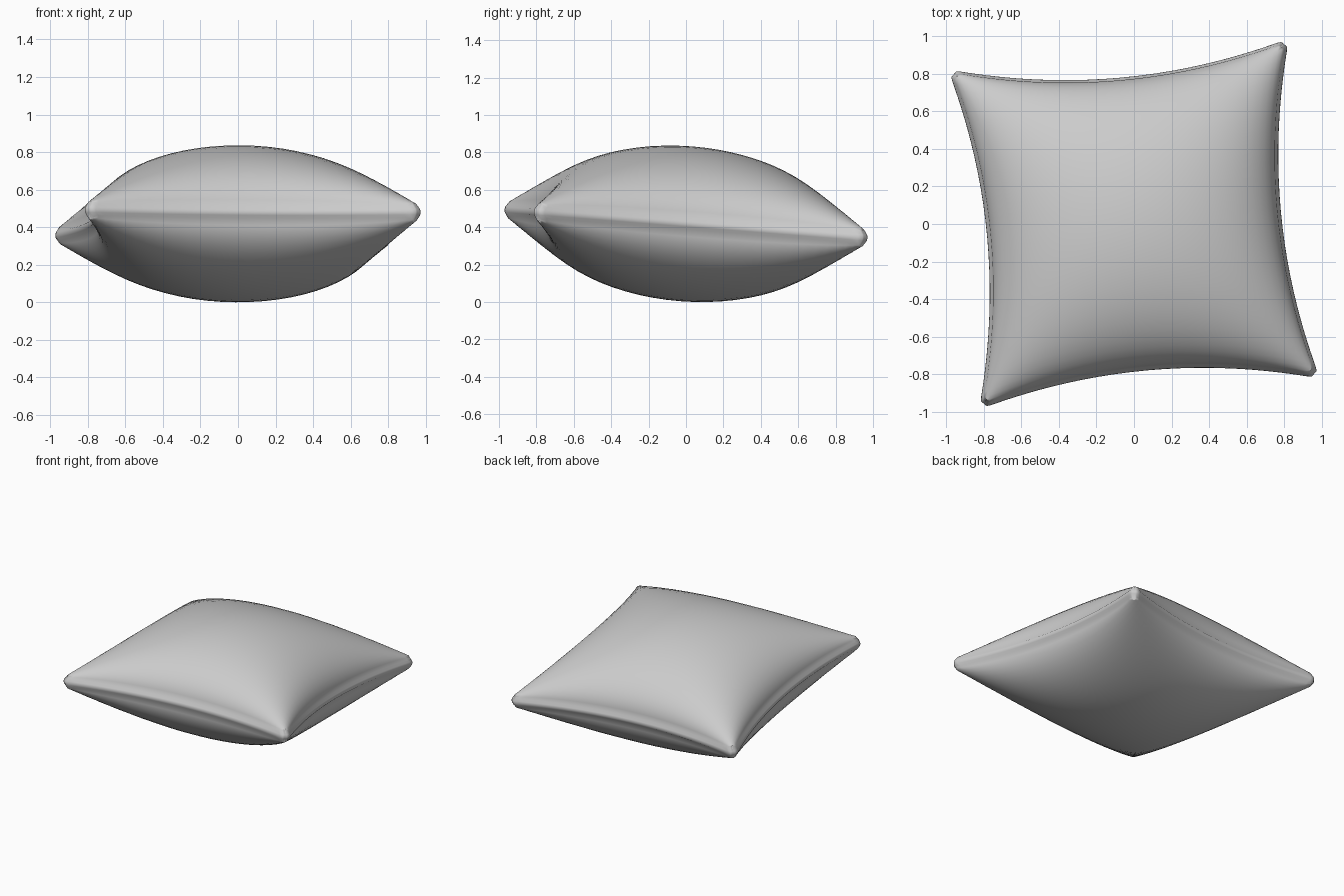
import bpy, bmesh
from math import sin, sqrt, pi, radians
from mathutils import Matrix, Vector

cube = bpy.data.objects.get("Cube")
if cube:
    bpy.data.objects.remove(cube, do_unlink=True)

HALF_WIDTH = 0.77     # centre to the middle of an edge
CORNER_PULL = 0.125   # how far the corners reach past that
HALF_HEIGHT = 0.385
RIM = 0.03            # half thickness of the rounded rim

# Grey cloth
cloth = bpy.data.materials.new("grey cloth")
cloth.use_nodes = True
grey = (0.6, 0.6, 0.6, 1)
cloth.diffuse_color = grey
cloth.node_tree.nodes["Principled BSDF"].inputs["Base Color"].default_value = grey


def puff(co):
    """Turn a point of a cube into a point of a stuffed cushion."""
    u, v = sin(co.x * pi / 2), sin(co.y * pi / 2)
    # blunt the four corner tips
    blunt = min(1, 1.95 / max(abs(u) + abs(v), 0.01))
    u, v = u * blunt, v * blunt
    x = u * (HALF_WIDTH + CORNER_PULL * v * v)
    y = v * (HALF_WIDTH + CORNER_PULL * u * u)
    if abs(co.z) > 0.999:
        fill = sqrt(max(0, (1 - u * u) * (1 - v * v)))
        z = co.z * (RIM + HALF_HEIGHT * fill)
        return Vector((x, y, z))
    # rounded rim
    swell = 1 + 0.02 * sqrt(1 - co.z ** 2)
    return Vector((x * swell, y * swell, co.z * RIM))


# Cushion body
bm = bmesh.new()
bmesh.ops.create_cube(bm, size=2)
bmesh.ops.subdivide_edges(bm, edges=bm.edges[:], cuts=31, use_grid_fill=True)
# the rim needs only a few rows
rows = sorted({round(v.co.z, 4) for v in bm.verts})
keep = rows[::8]
for vert in bm.verts:
    if abs(vert.co.z) < 0.999:
        vert.co.z = min(keep[1:-1], key=lambda k: abs(k - vert.co.z))
bmesh.ops.remove_doubles(bm, verts=bm.verts[:], dist=0.0005)
for vert in bm.verts:
    vert.co = puff(vert.co)
bmesh.ops.recalc_face_normals(bm, faces=bm.faces[:])

# Turn and tip the cushion slightly, then rest it on the ground
turn = Matrix.Rotation(radians(-4.5), 4, 'X') @ Matrix.Rotation(radians(5.2), 4, 'Z')
bmesh.ops.transform(bm, matrix=turn, verts=bm.verts[:])
low = min(v.co.z for v in bm.verts)
bmesh.ops.translate(bm, vec=(0, 0, -low), verts=bm.verts[:])

mesh = bpy.data.meshes.new("cushion")
bm.to_mesh(mesh)
bm.free()
mesh.materials.append(cloth)
cushion = bpy.data.objects.new("cushion", mesh)
bpy.context.collection.objects.link(cushion)
for poly in mesh.polygons:
    poly.use_smooth = True
